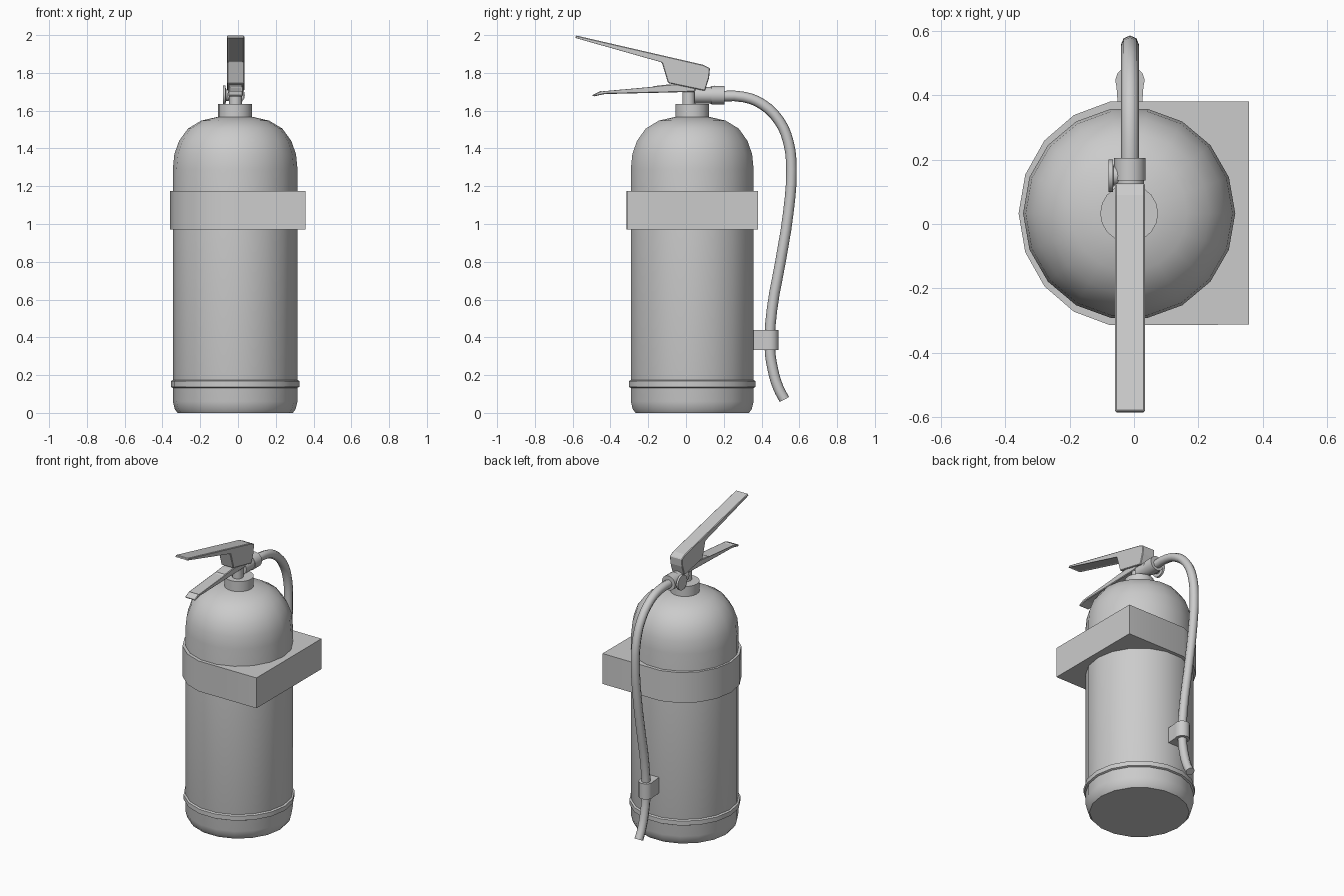
import bpy, bmesh, math
from mathutils import Vector

if "Cube" in bpy.data.objects:
    bpy.data.objects.remove(bpy.data.objects["Cube"])

CX, CY = -0.015, 0.033      # tank axis
VX = -0.0125                # valve, handles and hose plane

grey = bpy.data.materials.new("light grey")
grey.use_nodes = True
grey.diffuse_color = (0.6, 0.6, 0.6, 1)
grey.node_tree.nodes["Principled BSDF"].inputs["Base Color"].default_value = (0.6, 0.6, 0.6, 1)


def finish(name, bm, smooth=None, bevel=0):
    bmesh.ops.recalc_face_normals(bm, faces=bm.faces)
    mesh = bpy.data.meshes.new(name)
    bm.to_mesh(mesh)
    bm.free()
    ob = bpy.data.objects.new(name, mesh)
    bpy.context.collection.objects.link(ob)
    mesh.materials.append(grey)
    if bevel:
        mod = ob.modifiers.new("soft edges", 'BEVEL')
        mod.width, mod.segments, mod.limit_method = bevel, 1, 'ANGLE'
        mod.angle_limit = math.radians(50)
    if smooth:
        bpy.ops.object.select_all(action='DESELECT')
        ob.select_set(True)
        bpy.context.view_layer.objects.active = ob
        bpy.ops.object.shade_smooth_by_angle(angle=math.radians(smooth))
    return ob


def lathe(name, profile, centre, axis='Z', sides=18, smooth=35):
    """Capped rings of (radius, distance) along an axis."""
    bm = bmesh.new()
    rings = []
    for r, h in profile:
        ring = []
        for i in range(sides):
            a = math.tau * i / sides
            c, s = r * math.cos(a), r * math.sin(a)
            p = {'X': (h, c, s), 'Y': (c, h, s), 'Z': (c, s, h)}[axis]
            ring.append(bm.verts.new(Vector(p) + Vector(centre)))
        rings.append(ring)
    for a, b in zip(rings, rings[1:]):
        for i in range(sides):
            j = (i + 1) % sides
            bm.faces.new((a[i], a[j], b[j], b[i]))
    bm.faces.new(rings[0])
    bm.faces.new(rings[-1])
    return finish(name, bm, smooth)


def extrude(bm, points, vector):
    face = bm.faces.new([bm.verts.new(p) for p in points])
    geom = bmesh.ops.extrude_face_region(bm, geom=[face])["geom"]
    bmesh.ops.translate(bm, vec=vector, verts=[g for g in geom if isinstance(g, bmesh.types.BMVert)])
    bmesh.ops.recalc_face_normals(bm, faces=bm.faces)


def lever(name, outline, half_width, channel_edge, depth):
    """Side outline given width, with a hollow channel pressed into one long face."""
    bm = bmesh.new()
    extrude(bm, [(VX - half_width, y, z) for y, z in outline], (2 * half_width, 0, 0))
    a, b = outline[channel_edge], outline[channel_edge + 1]
    mid = Vector((VX, (a[0] + b[0]) / 2, (a[1] + b[1]) / 2))
    face = min(bm.faces, key=lambda f: (f.calc_center_median() - mid).length)
    bmesh.ops.inset_region(bm, faces=[face], thickness=0.008)
    bmesh.ops.translate(bm, vec=face.normal * -depth, verts=face.verts)
    return finish(name, bm, bevel=0.004)


# Tank with domed shoulder
lathe("tank", [(0.305, 0), (0.32, 0.02), (0.33, 0.06), (0.33, 1.29), (0.322, 1.37), (0.297, 1.44),
               (0.25, 1.505), (0.18, 1.547), (0.08, 1.57)], (CX, CY, 0))
lathe("base_ring", [(0.325, 0.13), (0.341, 0.138), (0.341, 0.168), (0.325, 0.176)], (CX, CY, 0))
lathe("neck", [(0.09, 1.55), (0.09, 1.635)], (CX, CY, 0))

# Bracket band: half round on one side, square block on the other
bm = bmesh.new()
outline = [(0.357, -0.313, 0.97), (0.357, 0.381, 0.97)]
for i in range(9):
    a = math.radians(100 + 20 * i)
    outline.append((CX + 0.344 * math.cos(a), CY + 0.353 * math.sin(a), 0.97))
extrude(bm, outline, (0, 0, 0.205))
finish("bracket", bm, smooth=35)

# Valve
lathe("valve_stem", [(0.034, 1.62), (0.034, 1.75)], (VX, 0.015, 0), sides=12)
lathe("outlet", [(0.044, 0.045), (0.044, 0.135), (0.049, 0.135), (0.049, 0.205)], (VX, 0, 1.682), 'Y', 16)
lathe("gauge", [(0.05, -0.08), (0.05, -0.066), (0.03, -0.064), (0.03, -0.03)], (0, 0.15, 1.682), 'X', 16)

# Squeeze handles
lever("upper_handle", [(-0.582, 1.998), (0.09, 1.843), (0.127, 1.825), (0.122, 1.772), (0.1, 1.705),
                       (-0.095, 1.746), (-0.127, 1.852), (-0.587, 1.982)], 0.046, 6, 0.008)
lever("lower_handle", [(0.05, 1.742), (-0.1, 1.738), (-0.17, 1.73), (-0.45, 1.705), (-0.498, 1.682),
                       (-0.49, 1.675), (-0.43, 1.688), (-0.14, 1.695), (0.05, 1.7)], 0.038, 2, 0.007)

# Hose
path = [(0.16, 1.677), (0.307, 1.672), (0.402, 1.635), (0.492, 1.548), (0.542, 1.434), (0.558, 1.291),
        (0.542, 1.063), (0.5, 0.8), (0.455, 0.545), (0.444, 0.344), (0.458, 0.238), (0.489, 0.132), (0.521, 0.071)]
curve = bpy.data.curves.new("hose", 'CURVE')
curve.dimensions = '3D'
curve.bevel_depth, curve.bevel_resolution, curve.resolution_u = 0.028, 2, 3
curve.use_fill_caps = True
spline = curve.splines.new('BEZIER')
spline.bezier_points.add(len(path) - 1)
for point, (y, z) in zip(spline.bezier_points, path):
    point.co = (VX, y, z)
    point.handle_left_type = point.handle_right_type = 'AUTO'
curve.materials.append(grey)
bpy.context.collection.objects.link(bpy.data.objects.new("hose", curve))

# Clip holding the hose to the tank
bm = bmesh.new()
outline = [(VX + 0.036, 0.34, 0.333), (VX - 0.036, 0.34, 0.333)]
for i in range(9):
    a = math.radians(205 - 230 * i / 8)
    outline.append((VX + 0.046 * math.cos(a), 0.445 + 0.046 * math.sin(a), 0.333))
extrude(bm, outline, (0, 0, 0.105))
finish("hose_clip", bm, smooth=35)
